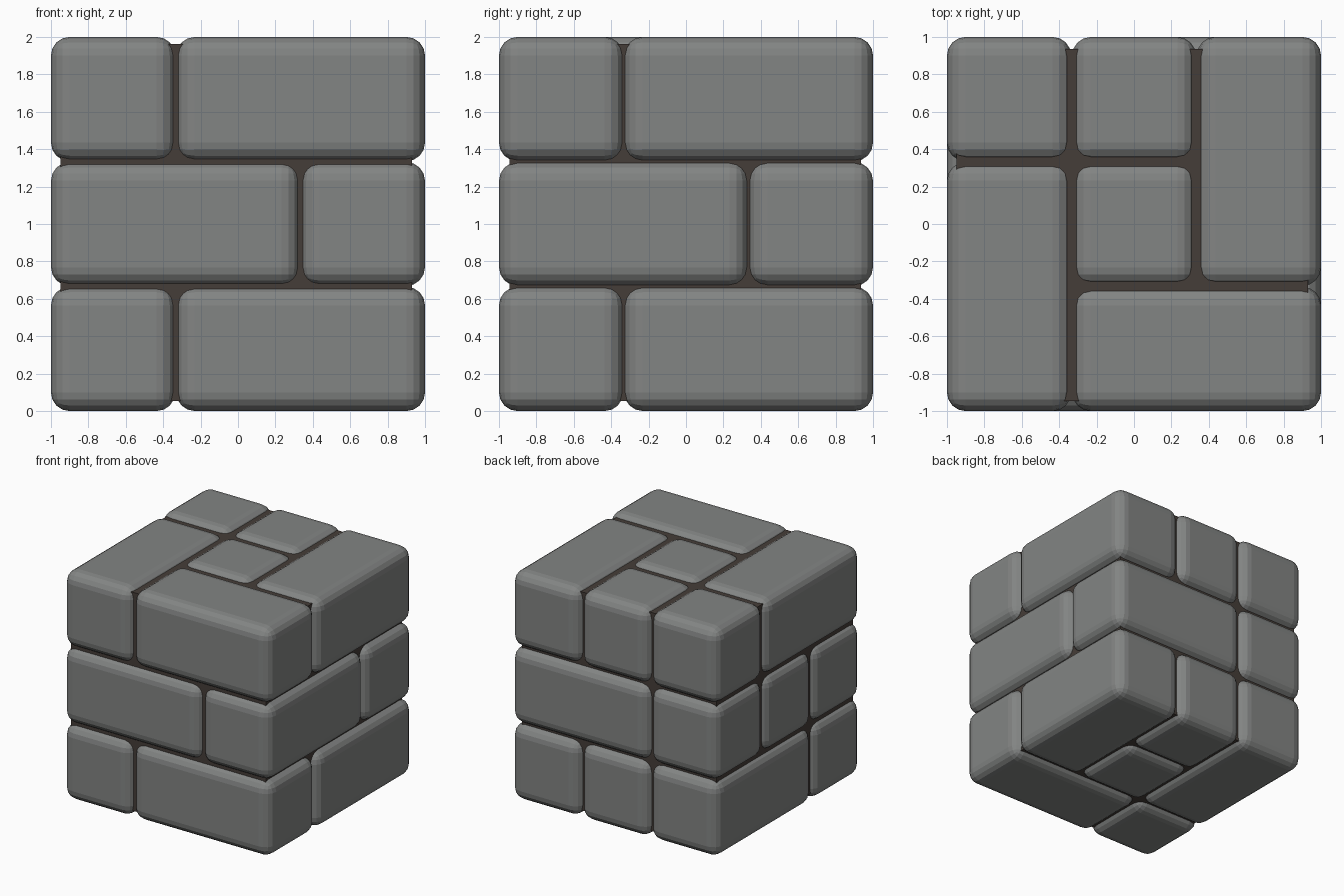
import bpy, bmesh
from mathutils import Vector

if "Cube" in bpy.data.objects:
    bpy.data.objects.remove(bpy.data.objects["Cube"])

U = 2 / 3      # grid pitch of the block pattern
GAP = 0.002    # half joint between neighbouring blocks


def material(name, rgb):
    m = bpy.data.materials.new(name)
    m.diffuse_color = (*rgb, 1)
    m.use_nodes = True
    m.node_tree.nodes["Principled BSDF"].inputs["Base Color"].default_value = m.diffuse_color
    return m


def box(name, lo, hi, mat, bevel=0.0):
    lo, hi = Vector(lo), Vector(hi)
    bm = bmesh.new()
    bmesh.ops.create_cube(bm, size=1)
    for v in bm.verts:
        v.co = Vector([(lo[i] + hi[i]) / 2 + v.co[i] * (hi[i] - lo[i]) for i in range(3)])
    if bevel:
        bmesh.ops.bevel(bm, geom=bm.edges[:], offset=bevel, segments=4,
                        profile=0.5, affect='EDGES')
    bmesh.ops.recalc_face_normals(bm, faces=bm.faces[:])
    me = bpy.data.meshes.new(name)
    bm.to_mesh(me)
    bm.free()
    me.materials.append(mat)
    ob = bpy.data.objects.new(name, me)
    bpy.context.collection.objects.link(ob)
    return ob


def span(a, b):
    # grid cells a..b to coordinates, with a joint only on inner sides
    return (-1 + a * U + (GAP if a > 0 else 0), -1 + b * U - (GAP if b < 3 else 0))


stone = material("stone", (0.225, 0.232, 0.228))
mortar = material("mortar", (0.06, 0.047, 0.04))

# Each layer: blocks as (x0, x1, y0, y1) in grid cells
layers = [
    # bottom course
    [(0, 1, 0, 1), (1, 3, 0, 1), (0, 1, 1, 3), (1, 2, 1, 2), (1, 2, 2, 3), (2, 3, 1, 3)],
    # middle course
    [(0, 2, 0, 1), (2, 3, 0, 2), (1, 3, 2, 3), (0, 1, 2, 3), (0, 1, 1, 2), (1, 2, 1, 2)],
    # top course
    [(0, 1, 0, 2), (1, 3, 0, 1), (2, 3, 1, 3), (1, 2, 2, 3), (0, 1, 2, 3), (1, 2, 1, 2)],
]
for k, (course, blocks) in enumerate(zip(("bottom", "middle", "top"), layers)):
    z0, z1 = span(k, k + 1)
    for n, (a, b, c, d) in enumerate(blocks):
        (x0, x1), (y0, y1) = span(a, b), span(c, d)
        box(f"{course}_block_{n + 1}", (x0, y0, z0 + 1), (x1, y1, z1 + 1), stone, 0.1)

# Dark mortar core filling the joints
box("mortar_core", (-0.95, -0.945, 0.055), (0.93, 0.935, 1.963), mortar)
